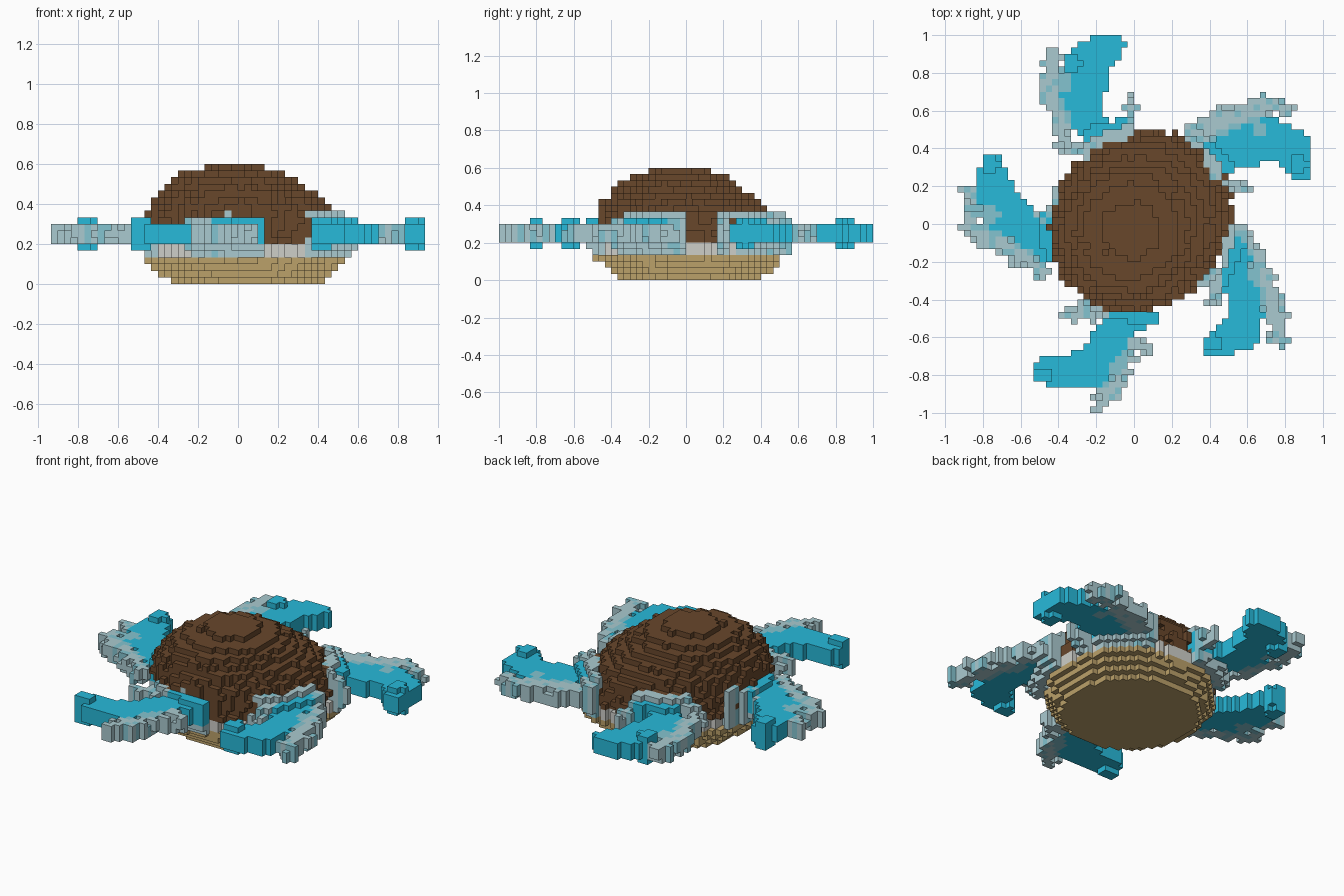
import bpy, bmesh, math, random
from mathutils import Vector

if "Cube" in bpy.data.objects:
    bpy.data.objects.remove(bpy.data.objects["Cube"])

random.seed(4)
V = 1 / 30                      # cube size
CX, CY = 0.05, 0.03             # body centre


def material(name, hexcol):
    m = bpy.data.materials.new(name)
    rgb = [int(hexcol[i:i + 2], 16) / 255 for i in (0, 2, 4)]
    m.diffuse_color = [((c + 0.055) / 1.055) ** 2.4 if c > 0.04 else c / 12.92 for c in rgb] + [1]
    m.use_nodes = True
    m.node_tree.nodes["Principled BSDF"].inputs["Base Color"].default_value = m.diffuse_color
    return m


BROWN = material("shell brown", "68472B")
TAN = material("belly tan", "BBA16A")
CREAM = material("rim pale grey", "CECFC9")
BLUE = material("flipper blue", "27BADA")
GREY = material("flipper grey", "AACAD0")
TEAL = material("flipper teal grey", "84C4D0")

occupied = set()
parts = []


def add_part(name, cells, mats):
    """Register a dictionary of grid cell -> material slot, skipping filled cells."""
    cells = {c: m for c, m in cells.items() if c not in occupied}
    occupied.update(cells)
    parts.append((name, cells, mats))


def disc(cells, k, r, cx, cy, stretch, jitter=0.0, covered=None):
    """Fill one layer of cubes, drawn out along one diagonal."""
    for i in range(-30, 30):
        for j in range(-30, 30):
            x, y = (i + .5) * V - cx, (j + .5) * V - cy
            s = 1 + stretch * math.cos(2 * (math.atan2(y, x) - math.pi / 4))
            if math.hypot(x, y) < r * s + random.uniform(-jitter, jitter):
                if covered is None or (i, j) in covered:
                    cells[i, j, k] = 0


def chain_dist(p, chain):
    """Signed distance from p to a tapered chain of (x, y, radius)."""
    best = 9
    for a, b in zip(chain, chain[1:]):
        A, B = Vector(a[:2]), Vector(b[:2])
        t = min(1, max(0, (p - A).dot(B - A) / (B - A).length_squared))
        best = min(best, (p - A.lerp(B, t)).length - (a[2] + (b[2] - a[2]) * t))
    return best


def flipper(name, blue, grey, bits, bump, patch):
    """Flat paddle: blue blade, ragged grey edge, root tufts, a bump near the tip, one grey patch."""
    cells = {}
    for i in range(-28, 28):
        for j in range(-30, 30):
            p = Vector(((i + .5) * V, (j + .5) * V))
            n = random.uniform(-.018, .018)
            db, dg = chain_dist(p, blue), chain_dist(p, grey) + n
            dt = chain_dist(p, bits) + n
            d = min(db, dg, dt)
            if d > 0.004:
                continue
            if (p - Vector(patch)).length < .045:
                m = 2
            elif db < dg + .006 and db <= dt + .006:
                m = 0
            else:
                m = 2 if db < 0.01 or random.random() < .3 else 1
            r = math.hypot(p.x - CX, p.y - CY)
            lo, hi = 6, 9
            if r < .555:
                lo = 4 if r < .53 else 5
                hi = 11 if r < .5 else 10
            elif (p - Vector(bump)).length < .048:
                lo, hi = 5, 10
            elif d > -.022 and m:
                lo, hi = random.choice((6, 6, 7)), random.choice((8, 9, 9))
            for k in range(lo, hi):
                cells[i, j, k] = 1 if (k < 6 or k == 10) and r < .57 and m == 0 else m
    add_part(name, cells, (BLUE, GREY, TEAL))


# domed shell
cells = {}
shell_r = (.47, .47, .47, .465, .46, .445, .42, .385, .345, .31, .255, .155)
for n, r in enumerate(shell_r):
    t = min(1, max(0, n - 1) / 8)
    disc(cells, 6 + n, r, CX - .01 - .06 * t, CY - .01 - .06 * t, .055 * (1 - t * .7), .018)
add_part("shell", cells, (BROWN,))

# five flippers
flipper("back_left_flipper",
        [(-.12, .95, .07), (-.25, .84, .12), (-.28, .7, .12), (-.25, .55, .09), (-.15, .46, .07), (-.03, .52, .04)],
        [(-.44, .86, .05), (-.45, .72, .05), (-.38, .57, .055), (-.37, .43, .05), (-.24, .39, .04)],
        [(-.015, .68, .018), (-.02, .5, .025)], (-.33, .84), (-.38, .75))
flipper("back_right_flipper",
        [(.87, .29, .06), (.85, .4, .09), (.7, .45, .12), (.55, .41, .11), (.45, .36, .09), (.44, .27, .04)],
        [(.8, .61, .045), (.7, .63, .055), (.58, .56, .08), (.44, .53, .07), (.33, .46, .05), (.3, .52, .03)],
        [(.44, .24, .03), (.53, .2, .03), (.6, .19, .02)], (.87, .31), (.66, .5))
flipper("front_right_flipper",
        [(.42, -.64, .06), (.57, -.57, .1), (.6, -.42, .09), (.55, -.25, .09), (.54, -.1, .06)],
        [(.76, -.6, .045), (.75, -.47, .055), (.7, -.35, .065), (.66, -.22, .045), (.61, -.1, .04), (.54, -.03, .04)],
        [(.35, -.3, .03), (.44, -.3, .04), (.42, -.43, .03)], (.41, -.63), (.63, -.25))
flipper("front_left_flipper",
        [(-.48, -.78, .06), (-.35, -.78, .09), (-.2, -.76, .11), (-.13, -.62, .09), (-.06, -.51, .07), (.1, -.5, .04)],
        [(-.18, -.96, .045), (-.1, -.85, .06), (-.06, -.72, .055), (-.02, -.63, .04), (.08, -.66, .025)],
        [(-.34, -.48, .035), (-.22, -.46, .05), (-.14, -.43, .05)], (-.48, -.8), (-.1, -.76))
flipper("left_flipper",
        [(-.75, .31, .06), (-.75, .2, .09), (-.7, .08, .12), (-.58, -.03, .09), (-.47, -.12, .08), (-.44, .02, .05)],
        [(-.87, .17, .03), (-.84, .1, .04), (-.88, 0, .05), (-.8, -.05, .055), (-.68, -.13, .055),
         (-.56, -.18, .06), (-.49, -.25, .04)],
        [(-.5, .02, .03), (-.43, .08, .03), (-.4, .16, .02)], (-.76, .31), (-.76, .05))

# rim and stepped belly stay tucked under the shell and flippers
covered = {c[:2] for c in occupied}
cells = {}
for k in (4, 5):
    disc(cells, k, .475, CX, CY, .06, covered=covered)
add_part("rim", cells, (CREAM,))

cells = {}
for k, r in enumerate((.39, .435, .465, .5)):
    disc(cells, k, r, CX - .005, CY - .01, .01 + .02 * k, covered=covered)
add_part("belly", cells, (TAN,))

# turn the cubes of each part into their outer faces
for name, cells, mats in parts:
    bm = bmesh.new()
    verts = {}
    for c, m in cells.items():
        for axis in range(3):
            for side in (0, 1):
                nb = list(c)
                nb[axis] += 2 * side - 1
                if tuple(nb) in occupied:
                    continue
                u, w = (axis + 1) % 3, (axis + 2) % 3
                loop = []
                for a, b in ((0, 0), (1, 0), (1, 1), (0, 1)):
                    q = list(c)
                    q[axis] += side
                    q[u] += a
                    q[w] += b
                    q = tuple(q)
                    if q not in verts:
                        verts[q] = bm.verts.new(Vector(q) * V)
                    loop.append(verts[q])
                if not side:
                    loop.reverse()
                bm.faces.new(loop).material_index = m
    mesh = bpy.data.meshes.new(name)
    bm.to_mesh(mesh)
    bm.free()
    for mat in mats:
        mesh.materials.append(mat)
    bpy.context.collection.objects.link(bpy.data.objects.new(name, mesh))
